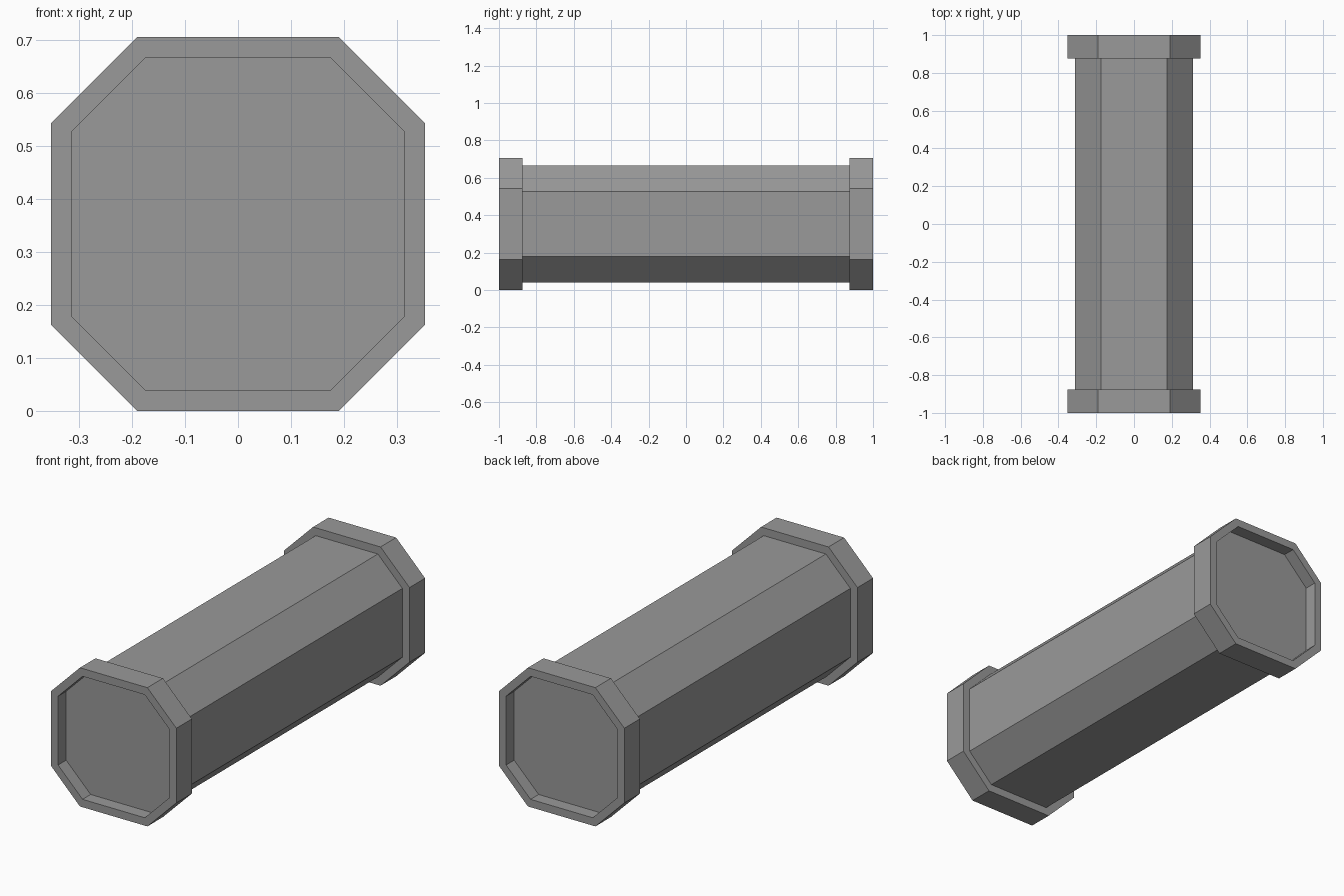
import bpy, bmesh

cube = bpy.data.objects.get("Cube")
if cube:
    bpy.data.objects.remove(cube, do_unlink=True)

grey = bpy.data.materials.new("plain grey")
grey.use_nodes = True
colour = (0.32, 0.32, 0.32, 1)
grey.diffuse_color = colour
grey.node_tree.nodes["Principled BSDF"].inputs["Base Color"].default_value = colour

CENTRE_Z = 0.353
OUTER = (0.353, 0.19)    # half width, half length of each flat side
INNER = (0.313, 0.175)


def octagon(bm, size, y):
    """Ring of eight vertices around the long axis."""
    a, b = size
    outline = [(a, -b), (a, b), (b, a), (-b, a), (-a, b), (-a, -b), (-b, -a), (b, -a)]
    return [bm.verts.new((x, y, CENTRE_Z + z)) for x, z in outline]


def bridge(bm, first, second):
    for i in range(8):
        j = (i + 1) % 8
        bm.faces.new((first[i], first[j], second[j], second[i]))


def finish(bm, name):
    bmesh.ops.recalc_face_normals(bm, faces=bm.faces[:])
    mesh = bpy.data.meshes.new(name)
    bm.to_mesh(mesh)
    bm.free()
    mesh.materials.append(grey)
    bpy.context.collection.objects.link(bpy.data.objects.new(name, mesh))


# Long body, its end caps set back inside the collars
bm = bmesh.new()
ends = [octagon(bm, INNER, y) for y in (-0.935, 0.935)]
bridge(bm, *ends)
for end in ends:
    bm.faces.new(end)
finish(bm, "body")

# Raised collar at each end
for name, side in (("front_collar", -1), ("back_collar", 1)):
    bm = bmesh.new()
    section = ((OUTER, 0.875), (OUTER, 1), (INNER, 1), (INNER, 0.875))
    rings = [octagon(bm, size, side * y) for size, y in section]
    for i in range(4):
        bridge(bm, rings[i], rings[(i + 1) % 4])
    finish(bm, name)
